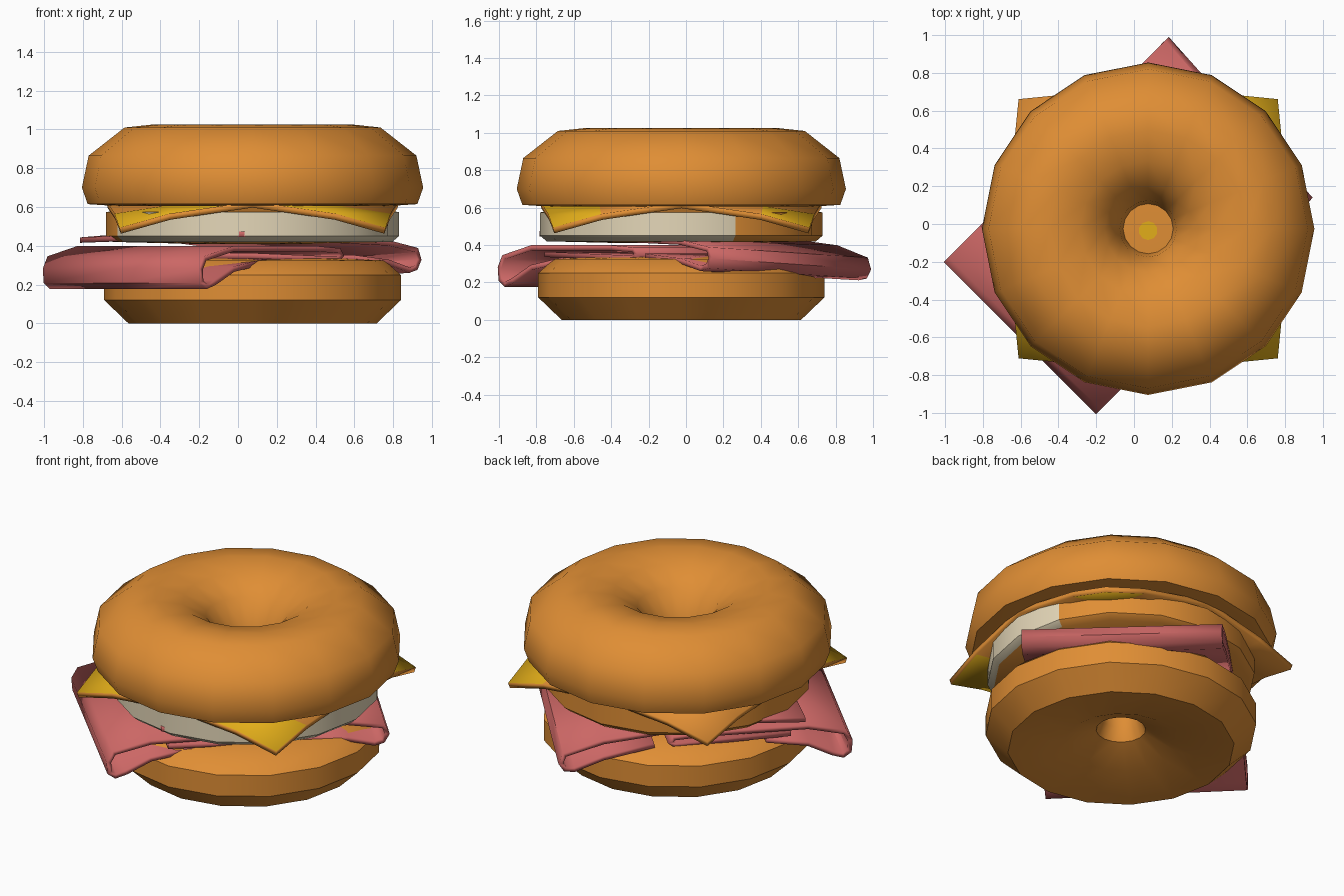
import bpy, bmesh, math
from mathutils import Vector

if "Cube" in bpy.data.objects:
    bpy.data.objects.remove(bpy.data.objects["Cube"])

CX, CY = 0.075, -0.025          # axis of the round parts
R2 = math.sqrt(2)


def mat(name, rgb):
    m = bpy.data.materials.new(name)
    m.diffuse_color = (*rgb, 1)
    m.use_nodes = True
    m.node_tree.nodes["Principled BSDF"].inputs["Base Color"].default_value = m.diffuse_color
    return m


bread = mat("toasted orange", (0.74, 0.27, 0.035))
cream = mat("egg cream", (0.78, 0.68, 0.48))
yellow = mat("cheese yellow", (0.76, 0.42, 0.01))
pink = mat("ham pink", (0.60, 0.135, 0.13))


def finish(bm, name, mats, angle=50):
    bmesh.ops.recalc_face_normals(bm, faces=bm.faces)
    me = bpy.data.meshes.new(name)
    bm.to_mesh(me)
    bm.free()
    ob = bpy.data.objects.new(name, me)
    bpy.context.collection.objects.link(ob)
    for m in mats:
        me.materials.append(m)
    bpy.ops.object.select_all(action='DESELECT')
    ob.select_set(True)
    bpy.context.view_layer.objects.active = ob
    bpy.ops.object.shade_smooth_by_angle(angle=math.radians(angle))
    return ob


def ring_body(name, profile, mats, angle=50, n=16, rule=None):
    """Closed (radius, z) profile turned about the sandwich axis."""
    bm = bmesh.new()
    rings = []
    for i in range(n):
        a = 2 * math.pi * i / n
        rings.append([bm.verts.new((CX + r * math.cos(a), CY + r * math.sin(a), z))
                      for r, z in profile])
    k = len(profile)
    for i in range(n):
        p, q = rings[i], rings[(i + 1) % n]
        for j in range(k):
            f = bm.faces.new((p[j], q[j], q[(j + 1) % k], p[(j + 1) % k]))
            if rule:
                f.material_index = rule(f.calc_center_median())
    return finish(bm, name, mats, angle)


# Bagel halves
ring_body("bottom_bagel", [(0.64, 0), (0.765, 0.12), (0.765, 0.25), (0.68, 0.325),
                           (0.4, 0.34), (0.11, 0.33), (0.11, 0.2), (0.14, 0.12),
                           (0.32, 0.04)], [bread], 42)
ring_body("top_bagel", [(0.66, 1.01), (0.845, 0.865), (0.88, 0.70), (0.85, 0.615),
                        (0.70, 0.605), (0.40, 0.63), (0.13, 0.63), (0.15, 0.75),
                        (0.23, 0.90), (0.36, 0.99), (0.52, 1.025)], [bread], 65)


# Egg: cream on the front rim, browned behind and underneath
def egg_rule(c):
    a = math.degrees(math.atan2(c.y - CY, c.x - CX))
    rim = math.hypot(c.x - CX, c.y - CY) > 0.7
    return 0 if rim and -165 < a < 15 else 1


ring_body("egg_patty", [(0.755, 0.45), (0.755, 0.575), (0.3, 0.60), (0.02, 0.60),
                        (0.02, 0.41), (0.3, 0.41), (0.72, 0.42)],
          [cream, bread], 40, rule=egg_rule)

# Cheese slice with drooping corners
bm = bmesh.new()
steps = [-1, -0.6, 0, 0.6, 1]
grid = []
for b in steps:
    row = []
    for a in steps:
        ab = abs(a * b)
        s = 0.75 * (1 - 0.09 * ab)
        z = 0.635 - 0.022 * max(abs(a), abs(b)) - 0.135 * ab ** 1.5
        row.append(bm.verts.new((CX + a * s, CY + b * s, z)))
    grid.append(row)
for j in range(4):
    for i in range(4):
        f = bm.faces.new((grid[j][i], grid[j][i + 1], grid[j + 1][i + 1], grid[j + 1][i]))
        corner = i in (0, 3) and j in (0, 3)
        f.material_index = 0 if j == 0 or (corner and i == 3) else 1
cheese = finish(bm, "cheese_slice", [yellow, bread], 40)
mod = cheese.modifiers.new("thickness", 'SOLIDIFY')
mod.thickness = 0.032
mod.offset = 0
mod.material_offset_rim = 1

# Yellow spot of cheese seen through the hole
bm = bmesh.new()
bmesh.ops.create_circle(bm, cap_ends=True, segments=10, radius=0.05)
bmesh.ops.translate(bm, verts=bm.verts, vec=Vector((CX, CY - 0.01, 0.655)))
finish(bm, "cheese_spot", [yellow])


# Ham: folded sheets, drawn as (u, z) section and run along the diagonal v
def ham(name, section, taper=0.0, drop=0.0):
    bm = bmesh.new()
    lines = []
    for v in (-0.57, 0, 0.57):
        t = -v / 0.57
        line = []
        for u, z in section:
            w = max(0, abs(u) - 0.3) / 0.5
            uu = u * (1 + taper * t)
            line.append(bm.verts.new(((uu + v) / R2, (uu - v) / R2, z - drop * t * w)))
        lines.append(line)
    for p, q in zip(lines, lines[1:]):
        for i in range(len(section) - 1):
            bm.faces.new((p[i], p[i + 1], q[i + 1], q[i]))
    ob = finish(bm, name, [pink], 50)
    m = ob.modifiers.new("thickness", 'SOLIDIFY')
    m.thickness = 0.028
    m.offset = 0
    return ob


ham("left_ham_fold", [(-0.36, 0.32), (-0.6, 0.28), (-0.74, 0.21), (-0.80, 0.19),
                      (-0.835, 0.215), (-0.84, 0.28), (-0.81, 0.335), (-0.6, 0.385),
                      (0.0, 0.385), (0.17, 0.375), (0.19, 0.35), (0.16, 0.33),
                      (-0.5, 0.35)])
ham("right_ham_fold", [(0.27, 0.34), (0.55, 0.30), (0.71, 0.25), (0.76, 0.26),
                       (0.785, 0.30), (0.765, 0.35), (0.55, 0.40), (0.1, 0.43),
                       (-0.3, 0.445), (-0.56, 0.445)], 0.04, 0.03)
